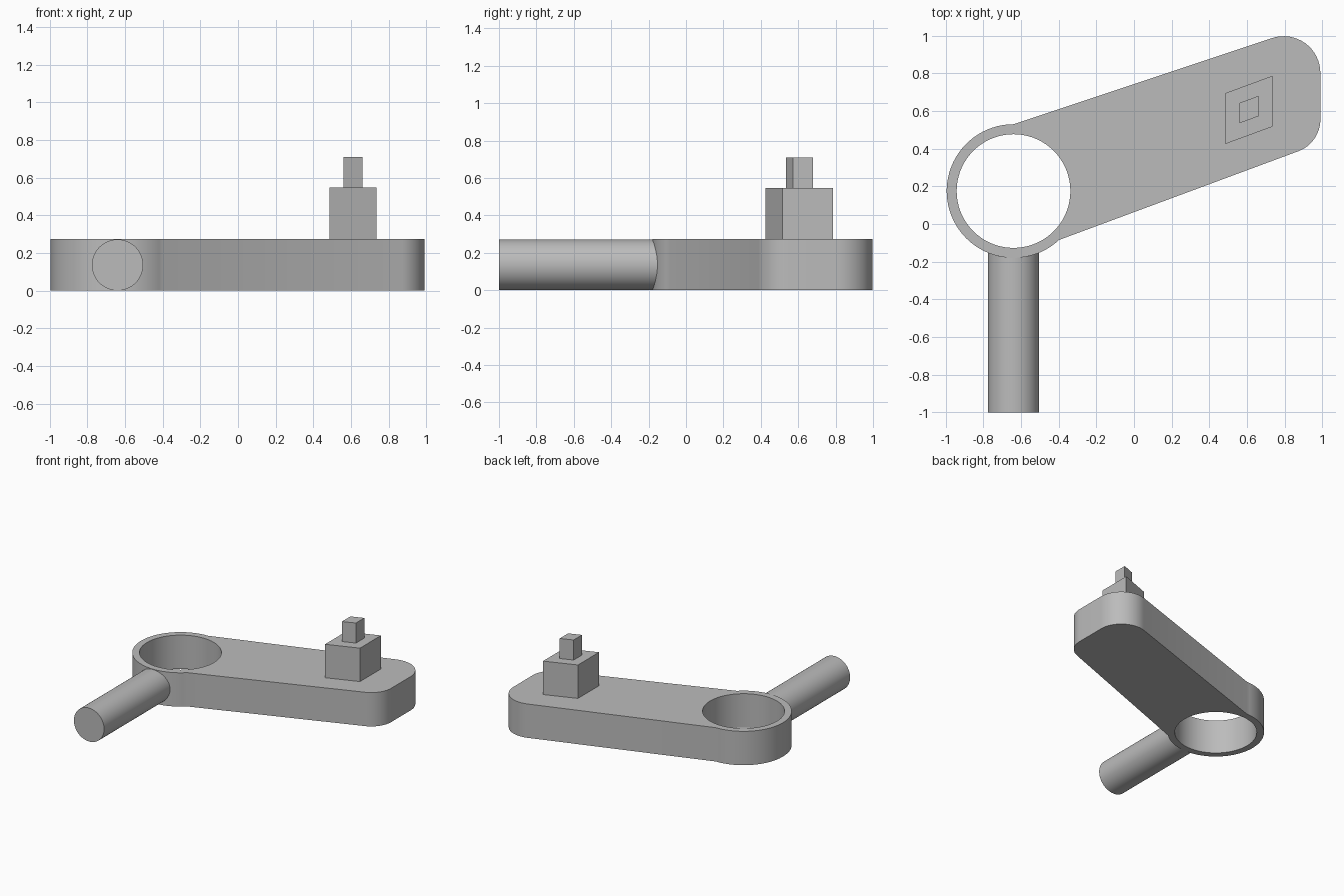
import bpy, bmesh, math
from mathutils import Vector, Matrix

cube = bpy.data.objects.get("Cube")
if cube:
    bpy.data.objects.remove(cube, do_unlink=True)

grey = bpy.data.materials.new("plain grey")
grey.use_nodes = True
colour = (0.5, 0.5, 0.5, 1)
grey.diffuse_color = colour
grey.node_tree.nodes["Principled BSDF"].inputs["Base Color"].default_value = colour

HEIGHT = 0.275
RING = Vector((-0.64, 0.175))


def arc(centre, radius, start, end, steps):
    """Points on an arc, angles in degrees."""
    angles = [math.radians(start + (end - start) * i / steps) for i in range(steps + 1)]
    return [centre + radius * Vector((math.cos(a), math.sin(a))) for a in angles]


def fillet(before, corner, after, radius):
    """Rounded corner between two straight edges."""
    u, v = (before - corner).normalized(), (after - corner).normalized()
    half = u.angle(v) / 2
    centre = corner + (u + v).normalized() * radius / math.sin(half)
    reach = radius / math.tan(half)
    a, b = corner + u * reach - centre, corner + v * reach - centre
    start = math.degrees(math.atan2(a.y, a.x))
    sweep = math.degrees(math.atan2(a.x * b.y - a.y * b.x, a.dot(b)))
    return arc(centre, radius, start, start + sweep, 16)


def finish(obj):
    obj.data.materials.clear()
    obj.data.materials.append(grey)
    bpy.ops.object.select_all(action="DESELECT")
    obj.select_set(True)
    bpy.context.view_layer.objects.active = obj
    bpy.ops.object.shade_smooth_by_angle(angle=math.radians(30))


def plate(name, loops, bottom, top):
    """Extrude outlines upward; inner loops become holes."""
    curve = bpy.data.curves.new(name, "CURVE")
    curve.dimensions = "2D"
    curve.fill_mode = "BOTH"
    curve.extrude = (top - bottom) / 2
    for loop in loops:
        spline = curve.splines.new("POLY")
        spline.points.add(len(loop) - 1)
        for point, p in zip(spline.points, loop):
            point.co = (p.x, p.y, 0, 1)
        spline.use_cyclic_u = True
    obj = bpy.data.objects.new(name, curve)
    bpy.context.collection.objects.link(obj)
    bpy.ops.object.select_all(action="DESELECT")
    obj.select_set(True)
    bpy.context.view_layer.objects.active = obj
    bpy.ops.object.convert(target="MESH")
    obj = bpy.context.view_layer.objects.active
    bm = bmesh.new()
    bm.from_mesh(obj.data)
    bmesh.ops.remove_doubles(bm, verts=bm.verts, dist=1e-5)
    bmesh.ops.translate(bm, verts=bm.verts, vec=(0, 0, (top + bottom) / 2))
    bmesh.ops.recalc_face_normals(bm, faces=bm.faces)
    bm.to_mesh(obj.data)
    bm.free()
    finish(obj)


# Arm with a ring at one end and rounded corners at the other
outline = arc(RING, 0.355, 90, 313, 48)
low, high = Vector((0.99, 0.43)), Vector((0.99, 1.073))
outline += fillet(outline[-1], low, high, 0.18)
outline += fillet(low, high, outline[0], 0.195)
plate("ring_arm", [outline, arc(RING, 0.302, 0, 360, 72)[:-1]], 0, HEIGHT)


# Slanted blocks stacked on the arm
def block(name, x0, x1, y0, depth, rise, bottom, top):
    loop = [Vector((x0, y0)), Vector((x1, y0 + rise)),
            Vector((x1, y0 + rise + depth)), Vector((x0, y0 + depth))]
    plate(name, [loop], bottom, top)


block("large_block", 0.485, 0.735, 0.425, 0.27, 0.092, HEIGHT, 0.547)
block("small_block", 0.56, 0.66, 0.535, 0.108, 0.037, 0.547, 0.71)

# Round rod running forward from the ring
front, back = -1.0, -0.14
mesh = bpy.data.meshes.new("rod")
bm = bmesh.new()
bmesh.ops.create_cone(bm, cap_ends=True, segments=48, radius1=0.136, radius2=0.136,
                      depth=back - front,
                      matrix=Matrix.Translation((RING.x, (front + back) / 2, 0.136))
                      @ Matrix.Rotation(math.pi / 2, 4, "X"))
bm.to_mesh(mesh)
bm.free()
rod = bpy.data.objects.new("rod", mesh)
bpy.context.collection.objects.link(rod)
finish(rod)
